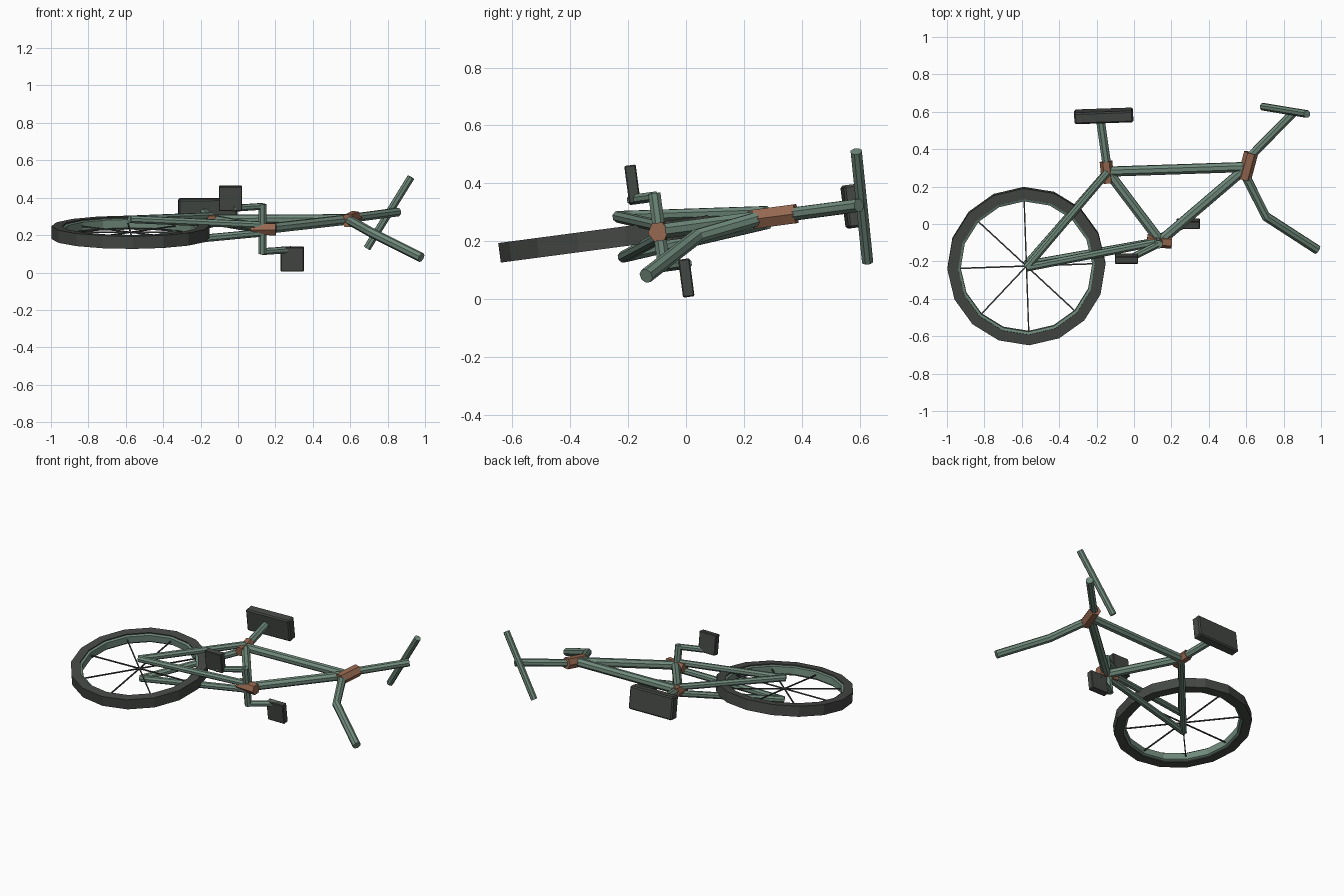
import bpy, bmesh, math
from mathutils import Vector, Matrix

if "Cube" in bpy.data.objects:
    bpy.data.objects.remove(bpy.data.objects["Cube"])

TILT = math.atan(0.132)                 # the bicycle lies on its side, slightly tipped
ROT = Matrix.Rotation(TILT, 4, 'X')
NORMAL = ROT.to_3x3() @ Vector((0, 0, 1))


def srgb(r, g, b):
    return tuple((c / 255 / 12.92 if c < 11 else ((c / 255 + 0.055) / 1.055) ** 2.4) for c in (r, g, b)) + (1,)


def material(name, *rgb):
    m = bpy.data.materials.new(name)
    m.diffuse_color = srgb(*rgb)
    m.use_nodes = True
    m.node_tree.nodes["Principled BSDF"].inputs["Base Color"].default_value = m.diffuse_color
    return m


GREEN = material("grey_green_paint", 112, 138, 124)
DARK = material("dark_rubber", 68, 72, 68)
BROWN = material("rust_brown", 150, 104, 80)


def P(x, y, w=0.0):
    """Point in the tilted bicycle plane, lifted by w along its normal."""
    return Vector((x, y, 0.245 + 0.132 * y)) + NORMAL * w


def finish(bm, name, mat):
    bmesh.ops.recalc_face_normals(bm, faces=bm.faces)
    me = bpy.data.meshes.new(name)
    bm.to_mesh(me)
    bm.free()
    me.materials.append(mat)
    ob = bpy.data.objects.new(name, me)
    bpy.context.collection.objects.link(ob)
    return ob


def tube(name, points, r, mat=GREEN, sides=8):
    """Faceted tube through the points, mitred at bends and capped."""
    pts = [Vector(p) for p in points]
    bm = bmesh.new()
    rings = []
    for i, p in enumerate(pts):
        a, b = pts[max(i - 1, 0)], pts[min(i + 1, len(pts) - 1)]
        t = (b - a).normalized()
        ref = NORMAL if abs(t.dot(NORMAL)) < 0.85 else Vector((1, 0, 0))
        u = (ref - t * ref.dot(t)).normalized()
        v = t.cross(u)
        ang = [2 * math.pi * (k + 0.5) / sides for k in range(sides)]
        rings.append([bm.verts.new(p + (u * math.cos(q) + v * math.sin(q)) * r) for q in ang])
    for A, B in zip(rings, rings[1:]):
        for k in range(sides):
            j = (k + 1) % sides
            bm.faces.new((A[k], A[j], B[j], B[k]))
    bm.faces.new(rings[0])
    bm.faces.new(rings[-1])
    return finish(bm, name, mat)


def box(name, centre, size, mat, turn=0.0, bevel=0.008):
    bm = bmesh.new()
    bmesh.ops.create_cube(bm, size=1, matrix=Matrix.Diagonal((*size, 1)))
    bmesh.ops.bevel(bm, geom=bm.edges[:], offset=bevel, segments=1, affect='EDGES')
    bm.transform(Matrix.Translation(centre) @ ROT @ Matrix.Rotation(turn, 4, 'Z'))
    return finish(bm, name, mat)


def hoop(name, centre, profile, mat, sides=16, start=0.0):
    """Revolve a closed (radius, height) profile about the wheel axis."""
    bm = bmesh.new()
    rings = []
    for k in range(sides):
        a = start + 2 * math.pi * k / sides
        rings.append([bm.verts.new((r * math.cos(a), r * math.sin(a), h)) for r, h in profile])
    n = len(profile)
    for k in range(sides):
        A, B = rings[k], rings[(k + 1) % sides]
        for i in range(n):
            j = (i + 1) % n
            bm.faces.new((A[i], B[i], B[j], A[j]))
    bm.transform(Matrix.Translation(centre) @ ROT)
    return finish(bm, name, mat)


# Rear wheel: tyre, rim and spokes
HUB = (-0.575, -0.225)
START = math.radians(2)
hub = P(*HUB)
hoop("tyre", hub, [(0.423, -0.034), (0.423, 0.034), (0.366, 0.034), (0.366, -0.034)], DARK, start=START)
hoop("rim", hub, [(0.368, -0.028), (0.368, 0.028), (0.352, 0.022), (0.352, -0.022)], GREEN, start=START)
for i in range(8):
    a = START + math.pi * i / 4
    tube(f"spoke_{i + 1}", [hub, P(HUB[0] + 0.358 * math.cos(a), HUB[1] + 0.355 * math.sin(a))], 0.005, DARK, 4)

# Main frame triangle
SEAT_J, HEAD_J, CRANK_J = (-0.14, 0.28), (0.605, 0.305), (0.14, -0.092)
tube("top_tube", [P(*SEAT_J), P(*HEAD_J)], 0.028)
tube("seat_tube", [P(*SEAT_J), P(*CRANK_J)], 0.028)
tube("down_tube", [P(*HEAD_J), P(*CRANK_J)], 0.028)

# Paired stays on both sides of the wheel
for side, s in (("left", 1), ("right", -1)):
    tube(f"seat_stay_{side}", [P(*SEAT_J, s * 0.02), P(*HUB, s * 0.07)], 0.021)
    tube(f"chain_stay_{side}", [P(*CRANK_J, s * 0.02), P(*HUB, s * 0.07)], 0.021)

# Joint sleeves
tube("seat_sleeve", [P(-0.15, 0.335), P(-0.138, 0.22)], 0.034, BROWN, 6)
tube("head_sleeve", [P(0.626, 0.38), P(0.588, 0.238)], 0.038, BROWN, 6)
tube("crank_sleeve", [P(0.07, -0.088), P(0.203, -0.096)], 0.036, BROWN, 6)

# Seat and post
tube("seat_post", [P(*SEAT_J), P(-0.18, 0.56)], 0.025)
box("seat", P(-0.162, 0.578), (0.315, 0.062, 0.15), DARK, math.radians(2))

# Stem, twisted handlebar and bent fork
tube("stem", [P(0.61, 0.35), P(0.855, 0.597)], 0.024)
tube("handlebar", [(0.69, 0.627, 0.13), (0.925, 0.588, 0.51)], 0.021)
tube("fork", [P(0.6, 0.25), (0.705, 0.04, 0.218), (0.98, -0.138, 0.08)], 0.026)

# Crank axle, arms and pedals
top, low = P(0.13, -0.092, 0.122), P(0.13, -0.092, -0.122)
tube("crank_axle", [top + NORMAL * 0.012, low - NORMAL * 0.012], 0.023)
PEDALS = (("upper", top, P(-0.03, -0.172, 0.122), (-0.04, -0.185, 0.397)),
          ("lower", low, P(0.285, -0.012, -0.122), (0.29, 0.001, 0.073)))
for label, a, b, c in PEDALS:
    tube(f"crank_arm_{label}", [a, b], 0.019)
    box(f"pedal_{label}", c, (0.124, 0.04, 0.132), DARK, bevel=0.004)
